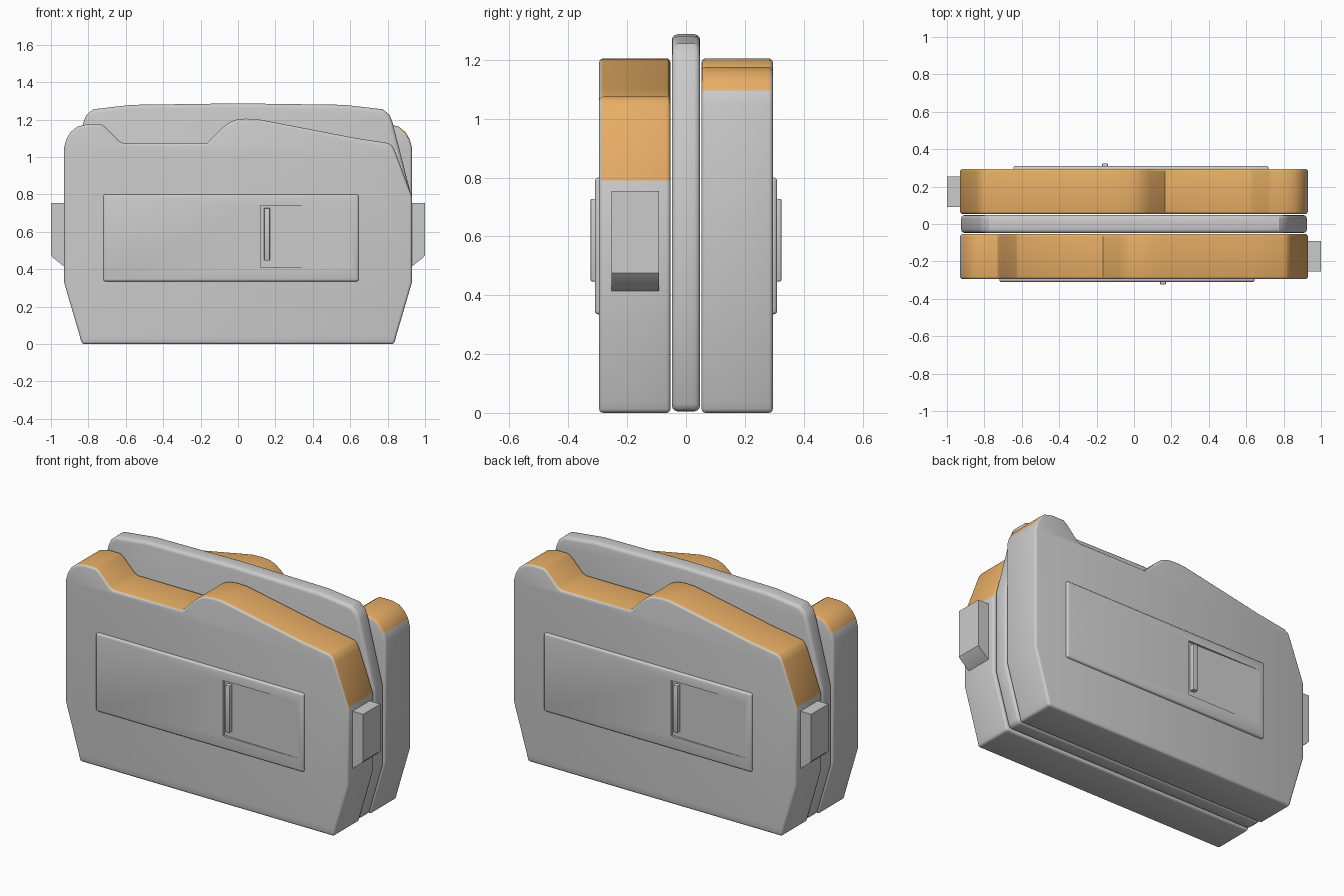
import bpy, bmesh, math
from mathutils import Matrix

if "Cube" in bpy.data.objects:
    bpy.data.objects.remove(bpy.data.objects["Cube"])

orange = bpy.data.materials.new("orange_rim")
orange.diffuse_color = (0.80, 0.42, 0.13, 1)
orange.use_nodes = True
orange.node_tree.nodes["Principled BSDF"].inputs["Base Color"].default_value = orange.diffuse_color
grey = bpy.data.materials.new("grey_body")
grey.diffuse_color = (0.6, 0.6, 0.6, 1)
grey.use_nodes = True
grey.node_tree.nodes["Principled BSDF"].inputs["Base Color"].default_value = grey.diffuse_color


def prism(name, outline, y0, y1, turn=False, bevel=0.0, segs=3, rim=None, axis_xy=False):
    """Extrude an x-z outline (or x-y outline along z) and optionally turn it to the back."""
    bm = bmesh.new()
    place = (lambda a, b, d: (a, b, d)) if axis_xy else (lambda a, b, d: (a, d, b))
    v0 = [bm.verts.new(place(a, b, y0)) for a, b in outline]
    v1 = [bm.verts.new(place(a, b, y1)) for a, b in outline]
    bm.faces.new(v0)
    bm.faces.new(v1)
    n = len(outline)
    for i in range(n):
        j = (i + 1) % n
        f = bm.faces.new((v0[i], v0[j], v1[j], v1[i]))
        if rim and rim[0] <= i < rim[1]:
            f.material_index = 1
    bmesh.ops.recalc_face_normals(bm, faces=bm.faces)
    if turn:
        bm.transform(Matrix.Rotation(math.pi, 4, 'Z'))
    me = bpy.data.meshes.new(name)
    bm.to_mesh(me)
    bm.free()
    ob = bpy.data.objects.new(name, me)
    bpy.context.collection.objects.link(ob)
    if rim:
        me.materials.append(grey)
        me.materials.append(orange)
    bpy.ops.object.select_all(action='DESELECT')
    ob.select_set(True)
    bpy.context.view_layer.objects.active = ob
    if bevel:
        m = ob.modifiers.new("bevel", 'BEVEL')
        m.width, m.segments = bevel, segs
        m.limit_method, m.angle_limit = 'ANGLE', math.radians(60)
        bpy.ops.object.modifier_apply(modifier="bevel")
    bpy.ops.object.shade_smooth_by_angle(angle=math.radians(32))
    return ob


def rect(x0, x1, z0, z1):
    return [(x0, z0), (x1, z0), (x1, z1), (x0, z1)]


# Shell outline: clockwise from the lower left, over the contoured top
shell = [(-0.835, 0), (-0.845, 0.04), (-0.93, 0.33), (-0.93, 1.05),
         (-0.918, 1.095), (-0.895, 1.133), (-0.86, 1.162), (-0.81, 1.175),
         (-0.73, 1.175), (-0.708, 1.16), (-0.635, 1.085), (-0.615, 1.075),
         (-0.165, 1.075), (-0.085, 1.155), (-0.05, 1.183), (-0.01, 1.2),
         (0.04, 1.205), (0.10, 1.203), (0.16, 1.192), (0.62, 1.103),
         (0.80, 1.075), (0.825, 1.06), (0.84, 1.03), (0.93, 0.79),
         (0.93, 0.33), (0.845, 0.04), (0.835, 0)]

# Centre plate outline, mirrored from its right half
half = [(0.83, 0.005), (0.84, 0.03), (0.925, 0.32), (0.925, 0.80),
        (0.825, 1.19), (0.81, 1.225), (0.775, 1.255), (0.57, 1.279), (0.0, 1.287)]
plate = half + [(-x, z) for x, z in reversed(half[:-1])]
prism("centre_plate", plate, -0.048, 0.048, bevel=0.02)

for side, turn in (("front", False), ("back", True)):
    prism(side + "_shell", shell, -0.295, -0.053, turn, 0.014, rim=(4, 23))

    # Raised panel with a ramped thumb recess
    panel = prism(side + "_panel", rect(-0.72, 0.645, 0.335, 0.80), -0.31, -0.27, turn, 0.012)
    ramp = prism(side + "_recess_cutter", [(0.12, -0.296), (0.12, -0.34), (0.605, -0.34), (0.605, -0.309)],
                 0.412, 0.742, turn, axis_xy=True)
    bpy.context.view_layer.objects.active = panel
    cut = panel.modifiers.new("recess", 'BOOLEAN')
    cut.operation, cut.object, cut.solver = 'DIFFERENCE', ramp, 'EXACT'
    bpy.ops.object.modifier_apply(modifier="recess")
    bpy.data.objects.remove(ramp)

    # Small grip bar in the recess
    prism(side + "_grip_bar", rect(0.14, 0.17, 0.447, 0.727), -0.324, -0.285, turn, 0.003, 2)

    # Latch tab on the end, slanted underneath
    tab = [(0.90, 0.755), (1.0, 0.755), (1.0, 0.475), (0.985, 0.458), (0.93, 0.415), (0.90, 0.40)]
    prism(side + "_end_tab", tab, -0.254, -0.092, turn)
